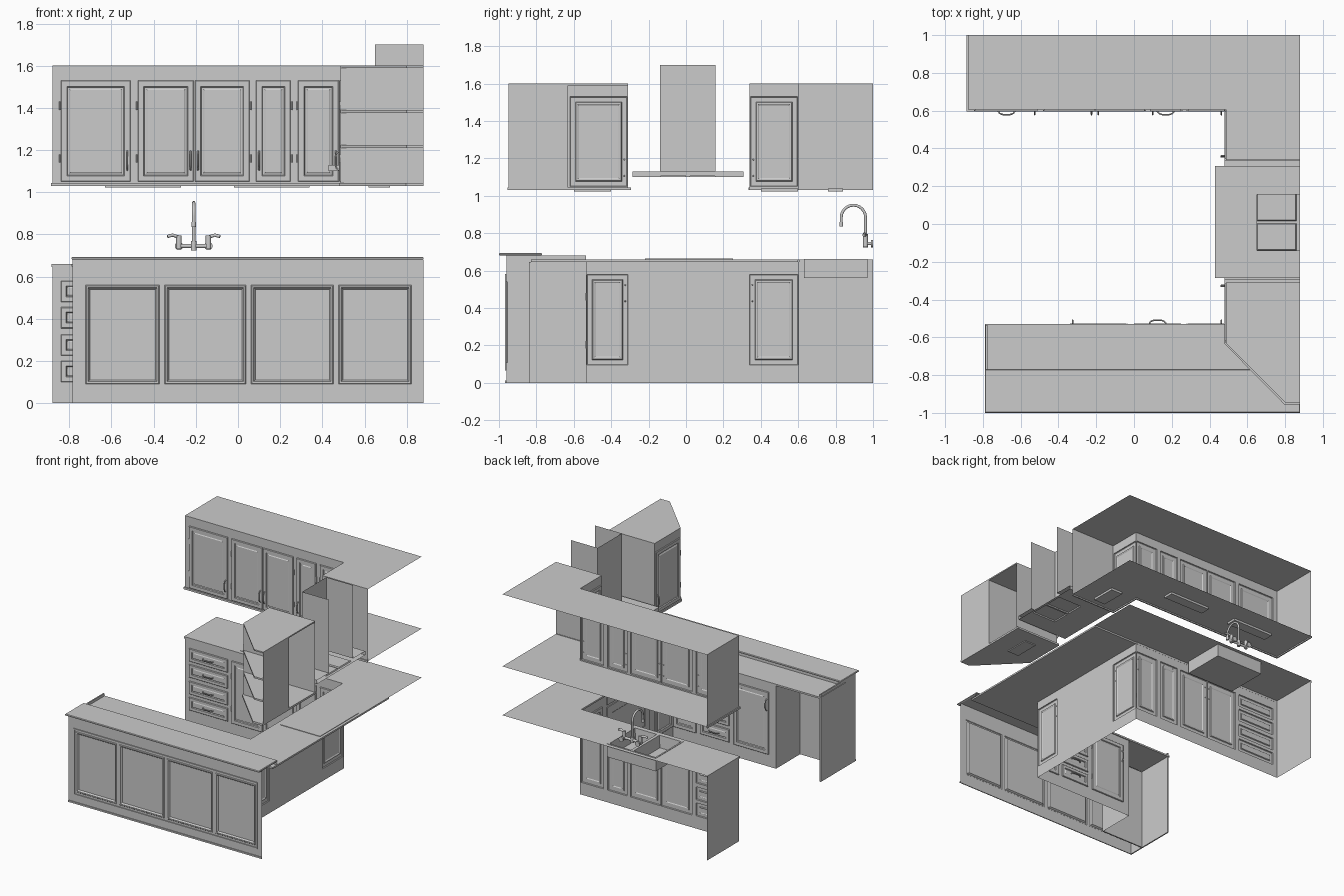
import bpy, bmesh, math
from mathutils import Vector as V

if "Cube" in bpy.data.objects:
    bpy.data.objects.remove(bpy.data.objects["Cube"])

X, Y, Z = V((1, 0, 0)), V((0, 1, 0)), V((0, 0, 1))


def finish(name, bm):
    bmesh.ops.remove_doubles(bm, verts=bm.verts, dist=1e-5)
    bmesh.ops.recalc_face_normals(bm, faces=bm.faces)
    me = bpy.data.meshes.new(name)
    bm.to_mesh(me)
    bm.free()
    ob = bpy.data.objects.new(name, me)
    bpy.context.collection.objects.link(ob)
    return ob


def prism(name, pts, z0, z1=None):
    """Flat sheet at z0, or a slab from z0 to z1."""
    bm = bmesh.new()
    f = bm.faces.new([bm.verts.new((x, y, z0)) for x, y in pts])
    if z1 is not None:
        r = bmesh.ops.extrude_face_region(bm, geom=[f], use_keep_orig=True)
        bmesh.ops.translate(bm, vec=(0, 0, z1 - z0), verts=[v for v in r["geom"] if isinstance(v, bmesh.types.BMVert)])
    return finish(name, bm)


def box(name, x0, x1, y0, y1, z0, z1):
    return prism(name, [(x0, y0), (x1, y0), (x1, y1), (x0, y1)], z0, z1)


def quad(name, o, a, b):
    bm = bmesh.new()
    o = V(o)
    bm.faces.new([bm.verts.new(p) for p in (o, o + V(a), o + V(a) + V(b), o + V(b))])
    return finish(name, bm)


def tube(name, pts, r, sides=2):
    cu = bpy.data.curves.new(name, 'CURVE')
    cu.dimensions = '3D'
    cu.bevel_depth, cu.bevel_resolution, cu.use_fill_caps = r, sides, True
    sp = cu.splines.new('POLY')
    sp.points.add(len(pts) - 1)
    for p, q in zip(sp.points, pts):
        p.co = (*q, 1)
    tmp = bpy.data.objects.new(name, cu)
    bpy.context.collection.objects.link(tmp)
    me = bpy.data.meshes.new_from_object(tmp.evaluated_get(bpy.context.evaluated_depsgraph_get()))
    bpy.data.objects.remove(tmp)
    me.shade_smooth()
    ob = bpy.data.objects.new(name, me)
    bpy.context.collection.objects.link(ob)


def rings(name, plane, u0, u1, v0, v1, profile, base=False):
    """Nested rectangles: profile is (inset, height) from the edge inwards."""
    o, U, W, N = plane
    bm = bmesh.new()
    prev = None
    for i, h in profile:
        c = [(u0 + i, v0 + i), (u1 - i, v0 + i), (u1 - i, v1 - i), (u0 + i, v1 - i)]
        ring = [bm.verts.new(o + U * u + W * v + N * h) for u, v in c]
        if prev:
            for k in range(4):
                bm.faces.new((prev[k - 1], prev[k], ring[k], ring[k - 1]))
        elif base:
            bm.faces.new(ring)
        prev = ring
    bm.faces.new(prev)
    return finish(name, bm)


def sheet_with_holes(name, plane, u0, u1, v0, v1, holes):
    o, U, W, N = plane
    us = sorted({u0, u1, *[h[0] for h in holes], *[h[1] for h in holes]})
    vs = sorted({v0, v1, *[h[2] for h in holes], *[h[3] for h in holes]})
    bm = bmesh.new()
    for a, b in zip(us, us[1:]):
        for c, d in zip(vs, vs[1:]):
            m, n = (a + b) / 2, (c + d) / 2
            if not any(h[0] < m < h[1] and h[2] < n < h[3] for h in holes):
                bm.faces.new([bm.verts.new(o + U * p + W * q) for p, q in ((a, c), (b, c), (b, d), (a, d))])
    return finish(name, bm)


DOOR = [(0, 0), (0, .006), (.003, .009), (.028, .009), (.032, .002), (.04, .002), (.046, .006)]
DRAWER = [(0, 0), (0, .006), (.003, .009), (.024, .009), (.028, .002), (.034, .005)]


def cabinet_front(name, plane, u0, u1, z0, z1, doors, upper=False):
    """Face sheet with doors and drawers let in; last item of a door is its pull: L, R, H."""
    o, U, W, N = plane
    sheet_with_holes(name + "_face", plane, u0, u1, z0, z1, doors)
    P = lambda u, z, d: o + U * u + W * z + N * d
    for a, b, c, d, pull in doors:
        tall = d - c > .2
        rings(name + ("_door" if tall else "_drawer"), plane, a, b, c, d, DOOR if tall else DRAWER)
        arc = [(-.045, .008), (-.035, .02), (-.018, .026), (.018, .026), (.035, .02), (.045, .008)]
        m = (a + b) / 2
        if pull == 'H':
            z = (c + d) / 2 if not tall else d - .016
            tube(name + "_pull", [P(m + t, z, h) for t, h in arc], .004)
        else:
            s = a + .015 if pull == 'L' else b - .015
            z = c + .1 if upper else d - .1
            tube(name + "_pull", [P(s, z + t, h) for t, h in arc], .004)
            e = b + .004 if pull == 'L' else a - .004
            for hz in (c + .11, d - .12):
                tube(name + "_hinge", [P(e, hz - .02, .004), P(e, hz + .02, .004)], .004, 1)


BACK = (V((0, .605, 0)), X, Z, -Y)
RIGHT = (V((.487, 0, 0)), Y, Z, -X)
PEN = (V((0, -.535, 0)), X, Z, Y)
BAR = (V((0, -.96, 0)), X, Z, -Y)
columns = [(-.84, -.51, 'R'), (-.475, -.21, 'R'), (-.205, .055, 'L'), (.085, .25, 'L'), (.285, .478, 'R')]
rows = [(.1, .2), (.225, .325), (.355, .455), (.48, .58)]

# Base cabinets: back run, right run, peninsula
base = [(-.84, -.51, a, b, 'H') for a, b in rows]
base += [(a, b, .095, .58, 'H' if a == .085 else p) for a, b, p in columns[1:]]
cabinet_front("back_base", BACK, -.88, .487, 0, .645, base)
cabinet_front("right_base", RIGHT, -.535, .605, 0, .645,
              [(-.53, -.31, .095, .58, 'R'), (.34, .598, .095, .58, 'L')])
cabinet_front("peninsula_base", PEN, -.40, .487, 0, .645,
              [(0, .25, a, b, 'H') for a, b in rows]
              + [(-.34, -.04, .095, .58, 'L'), (.285, .478, .095, .58, 'R')])
quad("back_base_end", (-.88, .605, 0), (0, .395, 0), (0, 0, .645))
quad("peninsula_cabinet_side", (-.40, -.535, 0), (0, -.295, 0), (0, 0, .645))
box("appliance_bay_back", -.785, -.40, -.84, -.83, 0, .645)
box("peninsula_end_panel", -.785, -.775, -.96, -.535, 0, .68)

# Peninsula front with four framed panels
edges = [-.735, -.36, .05, .465, .835]
panels = [(a + .012, b - .012, .09, .56) for a, b in zip(edges, edges[1:])]
sheet_with_holes("bar_front", BAR, -.785, .88, 0, .68, panels)
for p in panels:
    rings("bar_panel", BAR, *p, [(0, 0), (.004, .004), (.012, .004), (.02, -.008)])
for z in (.065, .572):
    box("bar_frame_rail", -.74, .84, -.967, -.96, z, z + .01)
for x in (-.74, .83):
    box("bar_frame_stile", x, x + .01, -.967, -.96, .065, .582)
box("bar_baseboard", -.785, .88, -.967, -.96, 0, .012)

# Countertops with sink cut-out, and raised bar top
COUNTER = (V((0, 0, .66)), X, Y, Z)
sheet_with_holes("back_counter", COUNTER, -.885, .88, .6, 1, [(-.42, 0, .63, .97)])
box("back_counter_edge", -.885, .48, .6, .606, .645, .66)
box("back_counter_end", -.885, -.88, .6, 1, .645, .66)
box("right_counter", .48, .88, -.53, .6, .647, .66)
box("peninsula_counter", -.79, .88, -.83, -.53, .647, .66)
quad("bar_riser", (-.785, -.78, .66), (1.665, 0, 0), (0, 0, .02))
rings("bar_top", (V((0, 0, .68)), X, Y, Z), -.79, .88, -1, -.77,
      [(.008, 0), (0, .004), (0, .01), (.004, .014)], True)

# Cooktop and oven front
box("cooktop", .52, .86, -.22, .25, .66, .664)
rings("oven_door", RIGHT, -.245, .28, .17, .55, [(0, 0), (0, .006), (.06, .006), (.064, .003)])
box("oven_control_strip", .48, .487, -.245, .28, .57, .63)

# Double sink
for a, b in ((-.42, -.21), (-.21, 0)):
    rings("sink_basin", COUNTER, a, b, .63, .97, [(0, -.1), (0, .003), (.012, .003), (.02, -.09)], True)

# Wall-mounted bridge faucet
fx = -.21
arch = [(fx, .895 + .065 * math.cos(t * math.pi / 12), .885 + .065 * math.sin(t * math.pi / 12)) for t in range(13)]
tube("faucet_spout", [(fx, .96, .74)] + arch + [(fx, .83, .84)], .008, 3)
tube("faucet_nozzle", [(fx, .83, .86), (fx, .83, .835)], .011, 3)
tube("faucet_bridge", [(fx - .075, .96, .745), (fx + .075, .96, .745)], .01, 3)
tube("faucet_hub", [(fx, .96, .725), (fx, .96, .77)], .014, 3)
for s in (-1, 1):
    hx = fx + s * .07
    tube("faucet_mount", [(hx, .96, .745), (hx, 1, .745)], .009, 3)
    tube("faucet_flange", [(hx, .99, .745), (hx, 1, .745)], .02, 4)
    tube("faucet_valve", [(hx, .96, .73), (hx, .96, .795)], .013, 3)
    tube("faucet_lever", [(hx, .96, .787), (hx + s * .03, .955, .797), (hx + s * .055, .95, .79)], .008, 3)

# Wall cabinets: L-shaped run
L = [(-.88, .605), (.487, .605), (.487, .34), (.88, .34), (.88, 1), (-.88, 1)]
prism("wall_cabinet_top", L, 1.6)
prism("wall_cabinet_bottom", L, 1.04)
cabinet_front("back_wall", BACK, -.88, .487, 1.04, 1.6, [(a, b, 1.05, 1.53, p) for a, b, p in columns], True)
cabinet_front("right_wall", RIGHT, .34, .605, 1.04, 1.6, [(.345, .597, 1.05, 1.53, 'L')], True)
quad("wall_cabinet_left_end", (-.88, .605, 1.04), (0, .395, 0), (0, 0, .56))
quad("wall_cabinet_right_end", (.487, .34, 1.04), (.393, 0, 0), (0, 0, .56))
box("light_rail_back", -.887, .48, .595, .605, 1.03, 1.045)
box("light_rail_left", -.887, -.878, .595, 1, 1.03, 1.045)
box("light_rail_right", .478, .487, .335, .605, 1.03, 1.045)
box("light_rail_end", .478, .88, .333, .342, 1.03, 1.045)

# End wall cabinet with angled open shelves
cabinet_front("end_wall", RIGHT, -.63, -.31, 1.04, 1.6, [(-.62, -.315, 1.05, 1.53, 'R')], True)
quad("end_cabinet_side", (.487, -.31, 1.04), (.393, 0, 0), (0, 0, .56))
quad("shelf_side_wall", (.487, -.63, 1.04), (.393, 0, 0), (0, 0, .56))
quad("shelf_back_wall", (.88, -.95, 1.04), (0, .32, 0), (0, 0, .56))
shelf = [(.487, -.63), (.8, -.945), (.88, -.945), (.88, -.63)]
for z in (1.21, 1.377):
    prism("open_shelf", shelf, z, z + .013)
whole = [(.487, -.31), (.487, -.63), (.8, -.945), (.88, -.945), (.88, -.31)]
prism("end_cabinet_top", whole, 1.59, 1.6)
prism("end_cabinet_bottom", [(.478, -.295), (.478, -.633), (.796, -.955), (.88, -.955), (.88, -.295)], 1.03, 1.045)

# Under-cabinet light strips
for x0, x1, y0, y1 in ((-.63, -.27, .76, .84), (-.02, .34, .76, .84), (.62, .72, .4, .6), (.62, .72, -.6, -.4)):
    box("under_cabinet_light", x0, x1, y0, y1, 1.023, 1.04)

# Range hood: canopy, filters and open-topped chimney
sheet_with_holes("hood_canopy_top", (V((0, 0, 1.13)), X, Y, Z), .43, .88, -.285, .307, [(.65, .88, -.14, .157)])
sheet_with_holes("hood_canopy_bottom", (V((0, 0, 1.1)), X, Y, Z), .43, .88, -.285, .307,
                 [(.65, .86, -.14, .003), (.65, .86, .017, .16)])
quad("hood_canopy_front", (.43, -.285, 1.1), (0, .592, 0), (0, 0, .03))
for y in (-.285, .307):
    quad("hood_canopy_side", (.43, y, 1.1), (.45, 0, 0), (0, 0, .03))
for y in (-.14, .017):
    rings("hood_filter", (V((0, 0, 1.1)), X, Y, Z), .65, .86, y, y + .143, [(0, 0), (.004, .008)])
quad("chimney_front", (.65, -.14, 1.13), (0, .297, 0), (0, 0, .57))
for y in (-.14, .157):
    quad("chimney_side", (.65, y, 1.13), (.23, 0, 0), (0, 0, .57))
